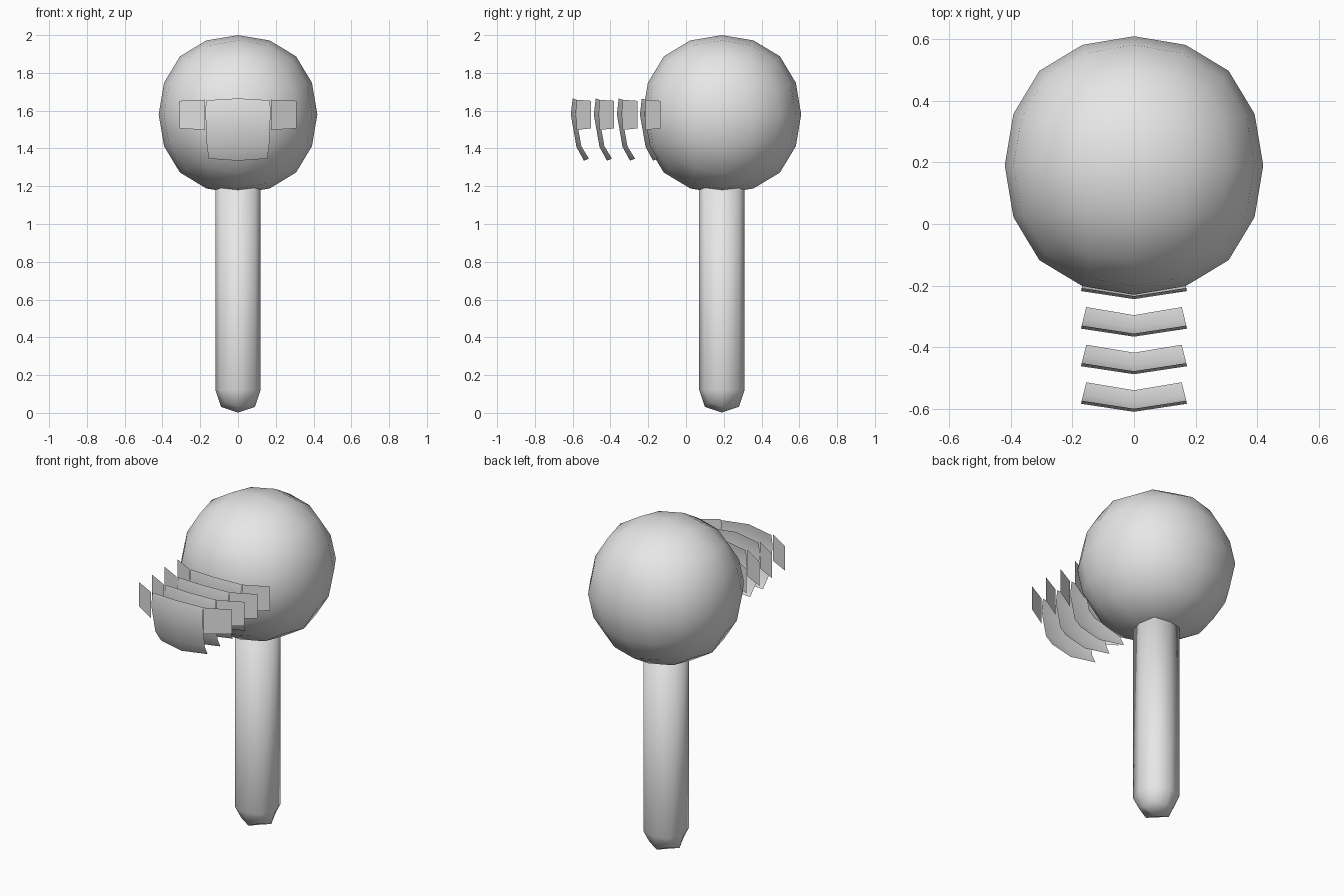
import bpy
import bmesh

default = bpy.data.objects.get("Cube")
if default:
    bpy.data.objects.remove(default, do_unlink=True)

# One plain grey for everything
GREY = (0.8, 0.8, 0.8, 1.0)
grey = bpy.data.materials.new("light_grey")
grey.use_nodes = True
grey.diffuse_color = GREY
grey.node_tree.nodes["Principled BSDF"].inputs["Base Color"].default_value = GREY

CENTRE_Y = 0.19


def add_object(name, bm, location=(0, 0, 0)):
    """Turn a bmesh into a smooth-shaded object."""
    mesh = bpy.data.meshes.new(name)
    bm.to_mesh(mesh)
    bm.free()
    mesh.materials.append(grey)
    for poly in mesh.polygons:
        poly.use_smooth = True
    obj = bpy.data.objects.new(name, mesh)
    obj.location = location
    bpy.context.collection.objects.link(obj)
    return obj


def rounded_cube(name, half, levels, location):
    """Cube rounded into a ball by subdivision."""
    bm = bmesh.new()
    bmesh.ops.create_cube(bm, size=2 * half)
    obj = add_object(name, bm, location)
    sub = obj.modifiers.new("round", 'SUBSURF')
    sub.levels = sub.render_levels = levels
    sub.use_limit_surface = False
    bpy.context.view_layer.objects.active = obj
    bpy.ops.object.modifier_apply(modifier=sub.name)
    return obj


# Round head
rounded_cube("head", 0.478, 2, (0, CENTRE_Y, 1.58))

# Handle: lower half of a small ball, its rim drawn up into the head
handle = rounded_cube("handle", 0.12, 1, (0, CENTRE_Y, 0.122))
bm = bmesh.new()
bm.from_mesh(handle.data)
bmesh.ops.delete(bm, geom=[v for v in bm.verts if v.co.z > 0.01], context='VERTS')
rim = [e for e in bm.edges if e.is_boundary]
new = bmesh.ops.extrude_edge_only(bm, edges=rim)["geom"]
bmesh.ops.translate(bm, vec=(0, 0, 1.2), verts=[g for g in new if isinstance(g, bmesh.types.BMVert)])
bmesh.ops.holes_fill(bm, edges=[e for e in bm.edges if e.is_boundary], sides=0)
bmesh.ops.recalc_face_normals(bm, faces=bm.faces)
for face in bm.faces:
    face.smooth = True
bm.to_mesh(handle.data)
bm.free()

# Plate rows from top to bottom: depth, height, half width, height change at the sides
ROWS = [(0.01, 1.665, 0.17, -0.01), (0, 1.58, 0.172, 0),
        (0.03, 1.408, 0.165, 0.004), (0.07, 1.335, 0.155, 0.011)]


def curved_plate(name, y):
    bm = bmesh.new()
    grid = [[bm.verts.new((s * w, d + 0.026 * abs(s), z + abs(s) * dz)) for s in (-1, 0, 1)]
            for d, z, w, dz in ROWS]
    for upper, lower in zip(grid, grid[1:]):
        for c in (0, 1):
            bm.faces.new((upper[c], lower[c], lower[c + 1], upper[c + 1]))
    add_object(name, bm, (0, y, 0))


def side_plate(name, y, side):
    bm = bmesh.new()
    corners = [(0.176, 0.03, 1.658), (0.176, 0.03, 1.498),
               (0.31, 0.108, 1.506), (0.31, 0.108, 1.652)]
    verts = [bm.verts.new((side * px, py, pz)) for px, py, pz in corners]
    bm.faces.new(verts if side > 0 else verts[::-1])
    add_object(name, bm, (0, y, 0))


# Four plate sets in a row, each with a small plate on either side
for i in range(4):
    y = -0.61 + 0.122 * i
    curved_plate(f"front_plate_{i + 1}", y)
    side_plate(f"left_side_plate_{i + 1}", y, 1)
    side_plate(f"right_side_plate_{i + 1}", y, -1)
